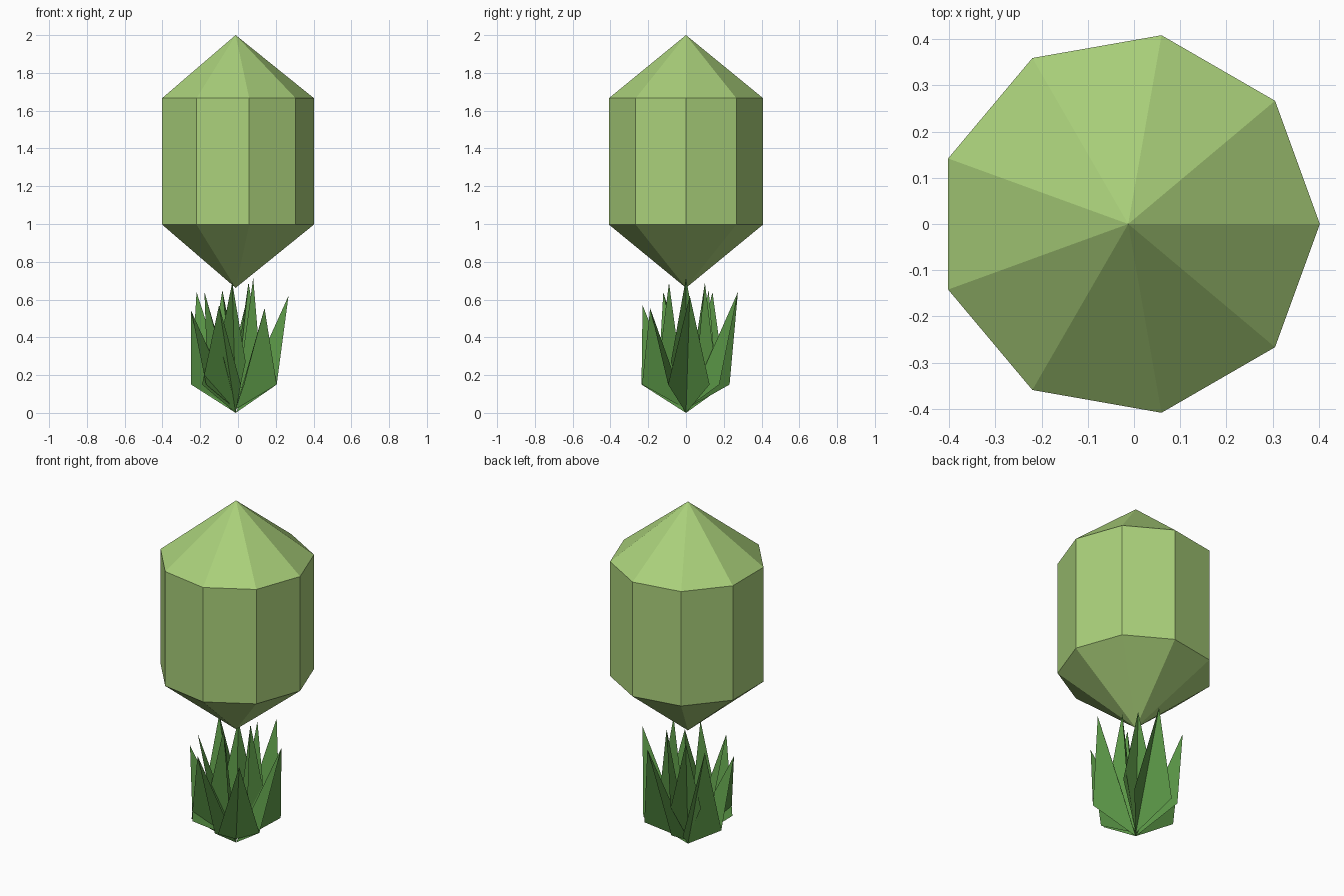
import bpy, bmesh, math
from mathutils import Vector

if "Cube" in bpy.data.objects:
    bpy.data.objects.remove(bpy.data.objects["Cube"])

CX = -0.0125  # plant axis


def material(name, rgb):
    m = bpy.data.materials.new(name)
    m.diffuse_color = (*rgb, 1)
    m.use_nodes = True
    m.node_tree.nodes["Principled BSDF"].inputs["Base Color"].default_value = m.diffuse_color
    return m


def make(name, verts, faces, mat):
    me = bpy.data.meshes.new(name)
    me.from_pydata(verts, [], faces)
    me.materials.append(mat)
    ob = bpy.data.objects.new(name, me)
    bpy.context.collection.objects.link(ob)
    return ob


pale = material("pale green", (0.40, 0.63, 0.195))
leaf_green = material("leaf green", (0.105, 0.31, 0.063))

# Crown: nine-sided prism with a cone at each end
N, R = 9, 0.4145
ring = lambda z: [(CX + R * math.cos(math.tau * i / N), R * math.sin(math.tau * i / N), z) for i in range(N)]
verts = ring(0.997) + ring(1.666) + [(CX, 0, 0.662), (CX, 0, 2.0)]
faces = []
for i in range(N):
    j = (i + 1) % N
    faces += [(i, j, N + j, N + i), (j, i, 2 * N), (N + i, N + j, 2 * N + 1)]
make("crown", verts, faces, pale)


def leaf(name, tip, base_z, side_r, side_z, half):
    """Folded blade: straight rib from base to tip, one side point on each flank."""
    t = Vector(tip)
    out = Vector((t.x, t.y, 0)).normalized() * side_r
    side = Vector((-t.y, t.x, 0)).normalized() * half
    up = Vector((0, 0, 1))
    pts = [up * base_z, out + side + up * side_z, out - side + up * side_z, t]
    pts = [p + Vector((CX, 0, 0)) for p in pts]
    make(name, pts, [(0, 3, 1), (0, 2, 3)], leaf_green)


# Outer leaves, given by tip position relative to the axis
outer = [(0.28, 0.02, 0.62), (0.07, 0.275, 0.64), (-0.207, 0.14, 0.64),
         (-0.235, -0.09, 0.54), (-0.088, -0.23, 0.57), (0.153, -0.19, 0.555)]
for i, tip in enumerate(outer):
    leaf(f"outer_leaf_{i + 1}", tip, 0.0 if i % 2 == 0 else 0.02, 0.21, 0.15, 0.11)

# Inner leaves, more upright
inner = [(0.093, 0.0, 0.715), (0.068, 0.10, 0.69), (-0.018, -0.09, 0.69),
         (-0.165, -0.12, 0.64), (-0.07, 0.12, 0.65)]
for i, tip in enumerate(inner):
    leaf(f"inner_leaf_{i + 1}", tip, 0.03, 0.13, 0.27, 0.08)
